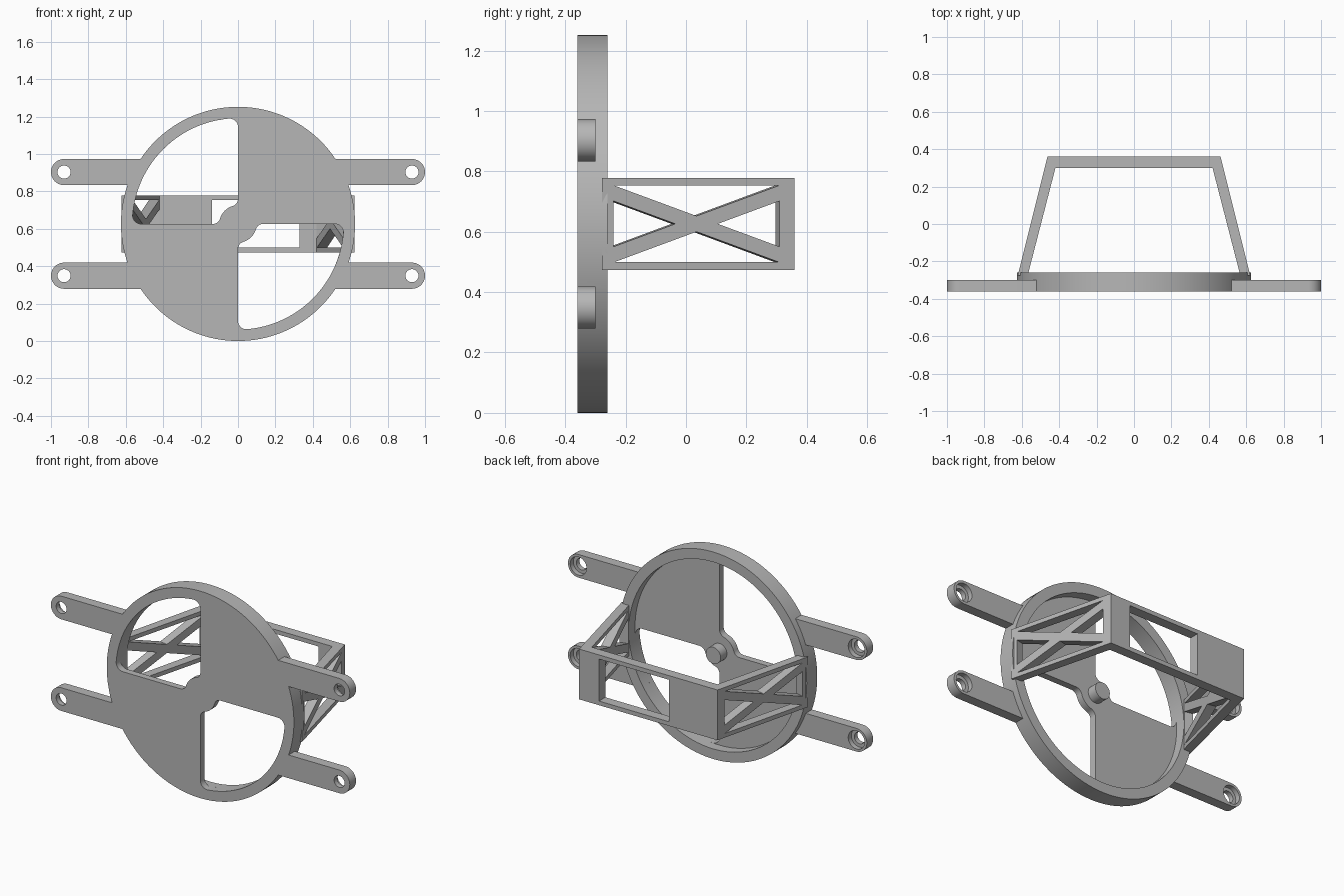
import bpy, bmesh, math
from mathutils import Vector

if "Cube" in bpy.data.objects:
    bpy.data.objects.remove(bpy.data.objects["Cube"], do_unlink=True)

C = 0.626            # height of the disc centre
FRONT, BACK = -0.36, -0.26
PLATE_BACK, ARM_BACK = -0.32, -0.30
R_OUT, R_IN = 0.626, 0.565

grey = bpy.data.materials.new("plain grey")
grey.use_nodes = True
grey.diffuse_color = (0.47, 0.47, 0.47, 1)
grey.node_tree.nodes["Principled BSDF"].inputs["Base Color"].default_value = grey.diffuse_color


def prism(name, points, vector):
    """Solid made by sweeping a flat outline along a vector."""
    bm = bmesh.new()
    face = bm.faces.new([bm.verts.new(p) for p in points])
    swept = bmesh.ops.extrude_face_region(bm, geom=[face])["geom"]
    verts = [g for g in swept if isinstance(g, bmesh.types.BMVert)]
    bmesh.ops.translate(bm, verts=verts, vec=Vector(vector))
    bmesh.ops.recalc_face_normals(bm, faces=bm.faces)
    mesh = bpy.data.meshes.new(name)
    bm.to_mesh(mesh)
    bm.free()
    mesh.materials.append(grey)
    obj = bpy.data.objects.new(name, mesh)
    bpy.context.collection.objects.link(obj)
    return obj


def slab(name, outline, y0, y1):
    """Sweep an x-z outline, measured from the disc centre, from y0 to y1."""
    return prism(name, [(x, y0, C + z) for x, z in outline], (0, y1 - y0, 0))


def arc(cx, cz, r, a0, a1, n):
    steps = [math.radians(a0 + (a1 - a0) * i / n) for i in range(n + 1)]
    return [(cx + r * math.cos(a), cz + r * math.sin(a)) for a in steps]


def circle(cx, cz, r, n):
    return arc(cx, cz, r, 0, 360, n)[:-1]


def combine(target, tool, operation):
    mod = target.modifiers.new("combine", 'BOOLEAN')
    mod.operation, mod.solver, mod.object = operation, 'EXACT', tool
    bpy.context.view_layer.objects.active = target
    bpy.ops.object.modifier_apply(modifier=mod.name)
    bpy.data.objects.remove(tool, do_unlink=True)


def window_outline():
    """Quarter opening with rounded corners, wrapped around the hub."""
    f, hub, g = 0.045, 0.10, 0.04
    far = math.sqrt((R_IN - f) ** 2 - f ** 2)
    near = math.sqrt((hub + g) ** 2 - g ** 2)
    t = math.degrees(math.atan2(f, far))
    s = math.degrees(math.atan2(near, g))
    pts = arc(far, f, f, -90, t, 8)
    pts += arc(0, 0, R_IN, t, 90 - t, 32)[1:-1]
    pts += arc(f, far, f, 90 - t, 180, 8)
    pts += arc(g, near, g, 180, 180 + s, 8)
    pts += arc(0, 0, hub, s, 90 - s, 8)[1:-1]
    pts += arc(near, g, g, 270 - s, 270, 8)
    return pts


# Disc: outer ring with a thin recessed front plate
disc = slab("mounting_disc", circle(0, 0, R_OUT, 128), FRONT, BACK)

# Four mounting arms with round ends
ARM_X, ARM_Z, ARM_R = 0.93, 0.277, 0.07
corners = [(sx, sz) for sx in (-1, 1) for sz in (-1, 1)]
for sx, sz in corners:
    outline = [(0.3, -ARM_R)] + arc(ARM_X, 0, ARM_R, -90, 90, 20) + [(0.3, ARM_R)]
    arm = slab("arm", [(sx * x, sz * ARM_Z + z) for x, z in outline], FRONT, ARM_BACK)
    combine(disc, arm, 'UNION')

# Recess behind the plate, two opposite windows, arm holes and counterbores
combine(disc, slab("recess", circle(0, 0, R_IN, 128), PLATE_BACK, 0), 'DIFFERENCE')
for s in (-1, 1):
    opening = [(s * u, -s * v) for u, v in window_outline()]
    combine(disc, slab("window", opening, FRONT - 0.05, PLATE_BACK + 0.01), 'DIFFERENCE')
for sx, sz in corners:
    for radius, y0, y1 in ((0.035, -0.4, -0.25), (0.055, -0.33, -0.25)):
        hole = circle(sx * ARM_X, sz * ARM_Z, radius, 32)
        combine(disc, slab("hole", hole, y0, y1), 'DIFFERENCE')

# Centre pin behind the plate
pin = slab("centre_pin", circle(0, 0, 0.05, 40), PLATE_BACK - 0.01, BACK)

# Rear bracket: splayed U shape
HALF = 0.152
half_u = [(0.565, -0.262), (0.622, -0.278), (0.463, 0.36)]
u_shape = [(0.42, 0.30)] + half_u + [(-x, y) for x, y in reversed(half_u)] + [(-0.42, 0.30)]
bracket = prism("rear_bracket", [(x, y, C - HALF) for x, y in u_shape], (0, 0, 2 * HALF))

# Off-centre window in the rear bar
H = 0.127
combine(bracket, slab("bar_window", [(-0.14, -H), (0.33, -H), (0.33, H), (-0.14, H)], 0.2, 0.5),
        'DIFFERENCE')

# Triangular openings that leave crossed struts in both legs
foot, top = Vector((0.622, -0.278, 0)), Vector((0.463, 0.36, 0))
along = top - foot
normal = Vector((along.y, -along.x, 0)).normalized()
Y0, Y1, MID, SLOPE, T = -0.24, 0.31, 0.035, 0.37, 0.026
reach = (H - T) / SLOPE
left_z, right_z = SLOPE * (MID - Y0) - T, SLOPE * (Y1 - MID) - T
triangles = [
    [(Y0, -left_z), (MID - T / SLOPE, 0), (Y0, left_z)],
    [(Y1, -right_z), (MID + T / SLOPE, 0), (Y1, right_z)],
    [(MID - reach, H), (MID, T), (MID + reach, H)],
    [(MID - reach, -H), (MID, -T), (MID + reach, -H)],
]
for side in (-1, 1):
    for tri in triangles:
        pts = []
        for y, z in tri:
            p = foot + along * ((y - foot.y) / along.y) + normal * 0.03
            pts.append((side * p.x, p.y, C + z))
        sweep = normal * -0.105
        combine(bracket, prism("opening", pts, (side * sweep.x, sweep.y, 0)), 'DIFFERENCE')

# Smooth round walls, keep edges sharp
for obj in (disc, pin, bracket):
    bpy.ops.object.select_all(action='DESELECT')
    obj.select_set(True)
    bpy.context.view_layer.objects.active = obj
    bpy.ops.object.shade_smooth_by_angle(angle=math.radians(30))
